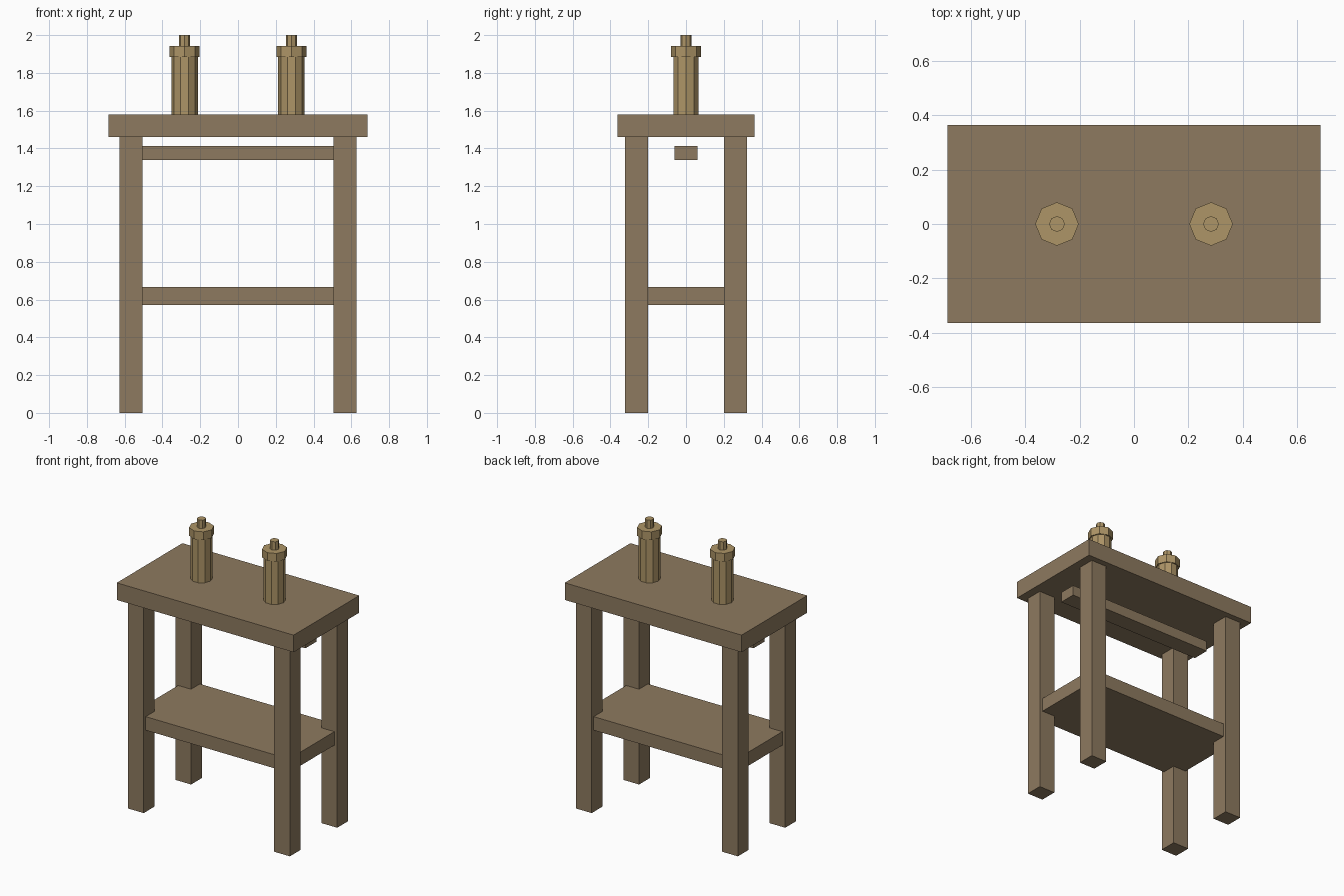
import bpy
import math

if "Cube" in bpy.data.objects:
    bpy.data.objects.remove(bpy.data.objects["Cube"], do_unlink=True)


def material(name, rgb):
    mat = bpy.data.materials.new(name)
    mat.use_nodes = True
    color = (*rgb, 1.0)
    mat.diffuse_color = color
    mat.node_tree.nodes["Principled BSDF"].inputs["Base Color"].default_value = color
    return mat


wood = material("brown wood", (0.27, 0.195, 0.115))
tan = material("tan bottle", (0.42, 0.30, 0.135))


def finish(name, mat):
    obj = bpy.context.object
    obj.name = name
    obj.data.materials.append(mat)
    bpy.ops.object.transform_apply(location=False, rotation=True, scale=True)
    return obj


def box(name, x, y, z, mat=wood):
    """Box from (min, max) ranges on each axis."""
    ranges = (x, y, z)
    bpy.ops.mesh.primitive_cube_add(size=1, location=[(a + b) / 2 for a, b in ranges])
    bpy.context.object.scale = [b - a for a, b in ranges]
    return finish(name, mat)


def prism(name, sides, radius, x, z0, z1, mat=tan):
    """Upright flat-sided cylinder with a corner pointing along x."""
    bpy.ops.mesh.primitive_cylinder_add(
        vertices=sides, radius=radius, depth=z1 - z0,
        location=(x, 0, (z0 + z1) / 2), rotation=(0, 0, math.pi / 2))
    return finish(name, mat)


# Table top, lower shelf and the rail under the top
box("table_top", (-0.685, 0.685), (-0.363, 0.363), (1.46, 1.58))
box("lower_shelf", (-0.605, 0.605), (-0.3, 0.3), (0.572, 0.667))
box("upper_rail", (-0.565, 0.565), (-0.06, 0.06), (1.34, 1.412))

# Four square legs
for sx, side in ((-1, "right"), (1, "left")):
    for sy, end in ((-1, "front"), (1, "back")):
        box(f"{end}_{side}_leg",
            sorted((sx * 0.505, sx * 0.627)),
            sorted((sy * 0.202, sy * 0.322)),
            (0, 1.46))

# Two bottles standing on the top
for x, side in ((-0.283, "right"), (0.283, "left")):
    prism(f"{side}_bottle_body", 10, 0.07, x, 1.58, 1.885)
    prism(f"{side}_bottle_collar", 8, 0.08, x, 1.885, 1.942)
    prism(f"{side}_bottle_cap", 8, 0.029, x, 1.942, 2.0)
